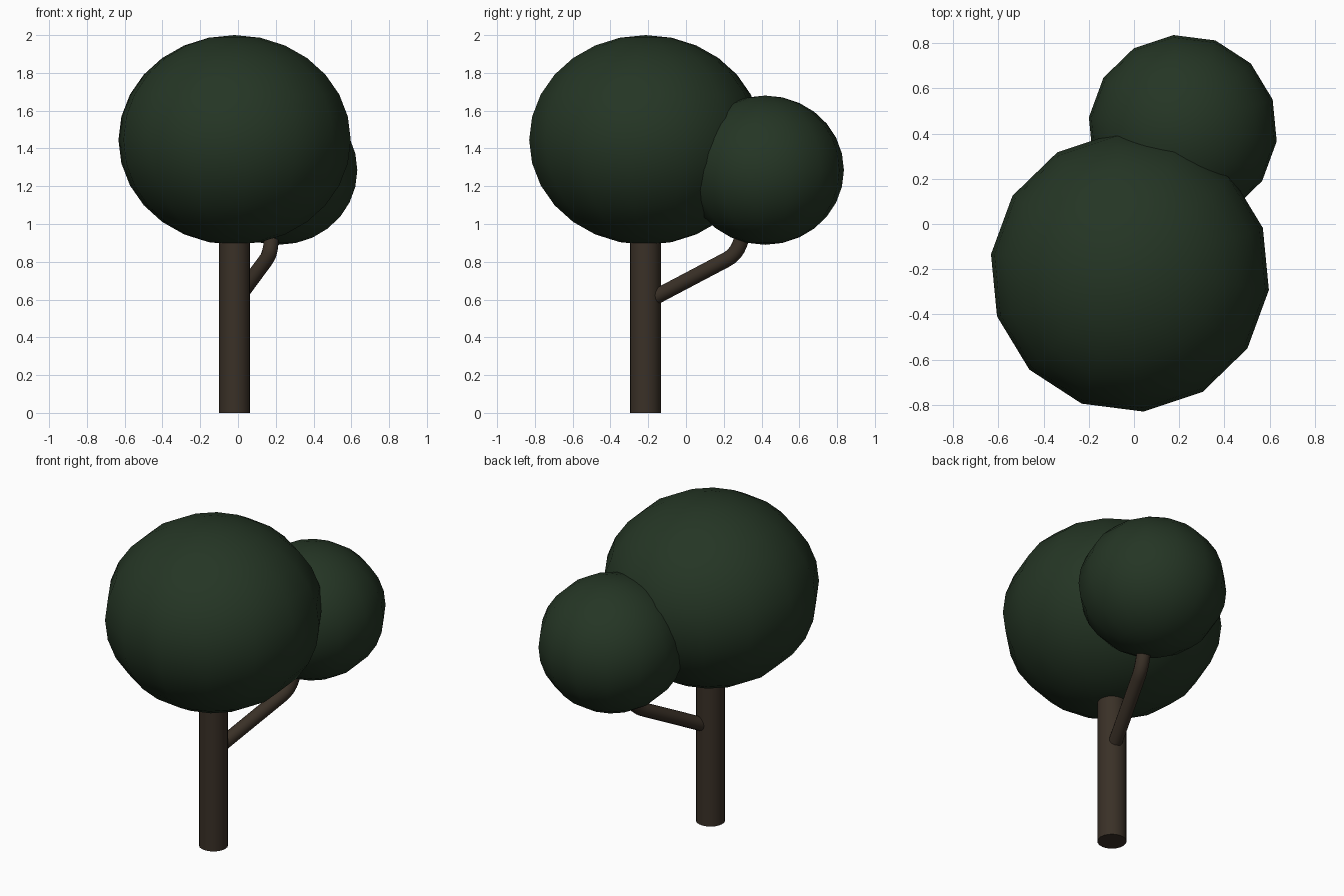
import bpy, bmesh, math
from mathutils import Vector, Matrix

if "Cube" in bpy.data.objects:
    bpy.data.objects.remove(bpy.data.objects["Cube"])


def material(name, rgb):
    m = bpy.data.materials.new(name)
    m.diffuse_color = (*rgb, 1)
    m.use_nodes = True
    m.node_tree.nodes["Principled BSDF"].inputs["Base Color"].default_value = m.diffuse_color
    return m


leaf = material("leaf_green", (0.018, 0.036, 0.018))
bark = material("bark_brown", (0.042, 0.030, 0.020))


def add_object(name, bm, mat):
    bmesh.ops.recalc_face_normals(bm, faces=bm.faces)
    mesh = bpy.data.meshes.new(name)
    bm.to_mesh(mesh)
    bm.free()
    mesh.materials.append(mat)
    ob = bpy.data.objects.new(name, mesh)
    bpy.context.collection.objects.link(ob)
    bpy.ops.object.select_all(action='DESELECT')
    ob.select_set(True)
    bpy.context.view_layer.objects.active = ob
    bpy.ops.object.shade_smooth_by_angle(angle=math.radians(40))
    return ob


def crown(name, center, r, rz):
    # 14-sided flattened ball, one equator corner turned to 18.4 degrees
    bm = bmesh.new()
    bmesh.ops.create_uvsphere(bm, u_segments=14, v_segments=14, radius=1)
    v = max(bm.verts, key=lambda v: v.co.xy.length).co
    turn = math.radians(18.4) - math.atan2(v.y, v.x)
    bm.transform(Matrix.Translation(center)
                 @ Matrix.Diagonal((r, r, rz, 1))
                 @ Matrix.Rotation(turn, 4, 'Z'))
    return add_object(name, bm, leaf)


def tube(name, points, r, sides):
    # Closed round tube swept along a path
    bm = bmesh.new()
    pts = [Vector(p) for p in points]
    rings = []
    for i, p in enumerate(pts):
        d = (pts[min(i + 1, len(pts) - 1)] - pts[max(i - 1, 0)]).normalized()
        a = d.cross(Vector((1, 0, 0))).normalized()
        b = d.cross(a)
        rings.append([bm.verts.new(p + r * (a * math.cos(t) + b * math.sin(t)))
                      for t in (2 * math.pi * k / sides for k in range(sides))])
    for lo, hi in zip(rings, rings[1:]):
        for k in range(sides):
            n = (k + 1) % sides
            bm.faces.new((lo[k], lo[n], hi[n], hi[k]))
    bm.faces.new(rings[0])
    bm.faces.new(rings[-1])
    return add_object(name, bm, bark)


# Foliage
crown("large_crown", (-0.018, -0.213, 1.445), 0.62, 0.555)
crown("small_crown", (0.216, 0.419, 1.285), 0.419, 0.395)

# Trunk
tube("trunk", [(-0.018, -0.215, 0), (-0.018, -0.215, 1.1)], 0.082, 20)

# Side branch, with a rounded elbow
root = Vector((-0.018, -0.215, 0.585))
elbow = Vector((0.169, 0.265, 0.838))
tip = Vector((0.19, 0.34, 1.05))
a = elbow + (root - elbow).normalized() * 0.06
b = elbow + (tip - elbow).normalized() * 0.06
bend = [a * (1 - t) ** 2 + elbow * 2 * t * (1 - t) + b * t * t
        for t in (0, 0.25, 0.5, 0.75, 1)]
tube("branch", [root, *bend, tip], 0.04, 14)
